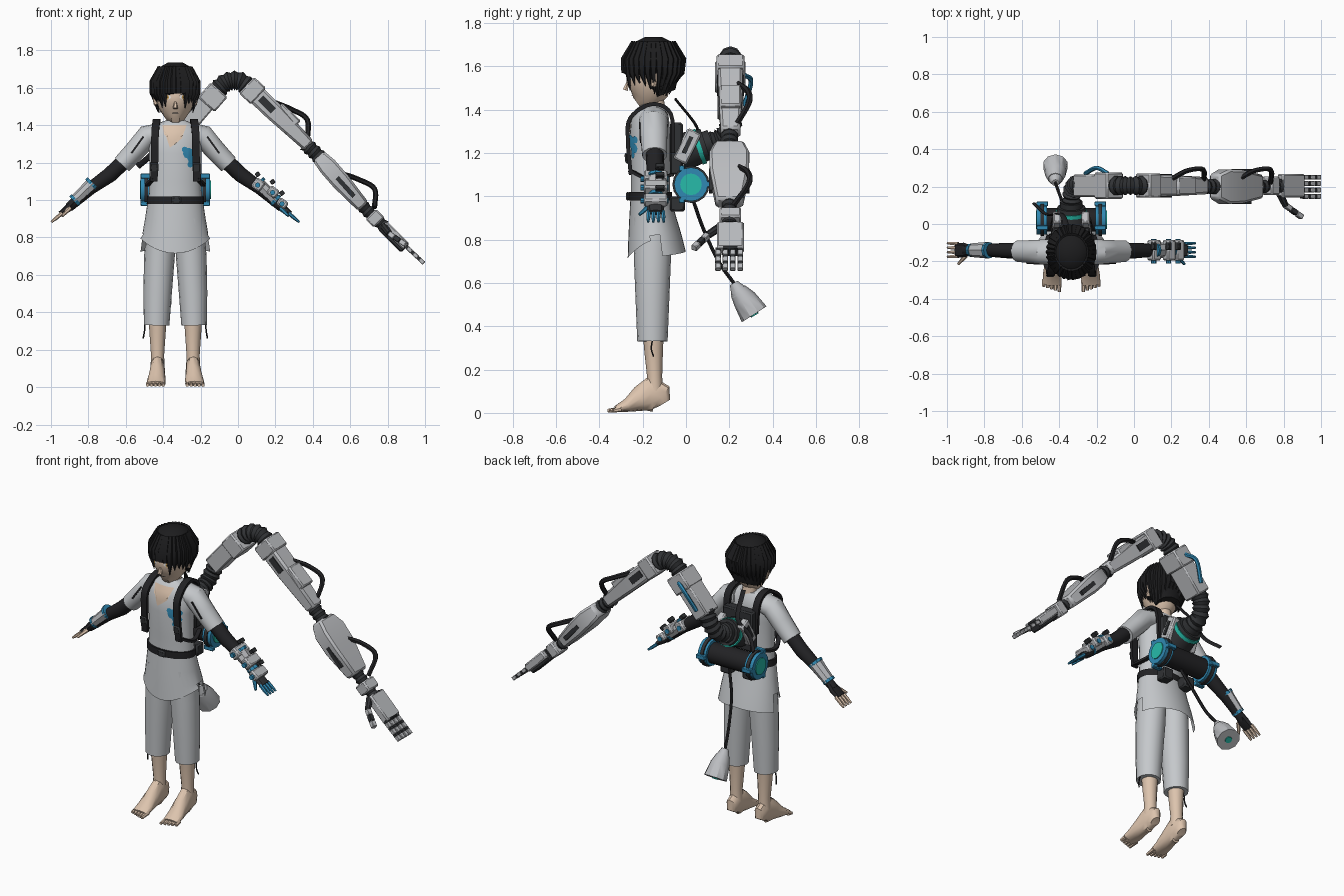
import bpy, bmesh, math, random
from mathutils import Vector
from mathutils.bvhtree import BVHTree

random.seed(4)
if "Cube" in bpy.data.objects:
    bpy.data.objects.remove(bpy.data.objects["Cube"])

CX = -0.335  # centre line of the figure
X, Y, Z = Vector((1, 0, 0)), Vector((0, 1, 0)), Vector((0, 0, 1))
parts = []


def material(name, r, g, b):
    m = bpy.data.materials.new(name)
    m.use_nodes = True
    m.diffuse_color = (r, g, b, 1)
    m.node_tree.nodes["Principled BSDF"].inputs["Base Color"].default_value = (r, g, b, 1)
    return m


CLOTH = material("pale grey cloth", .56, .58, .6)
ARMOUR = material("light grey metal", .5, .51, .53)
SKIN = material("skin", .72, .55, .42)
BLACK = material("black cloth", .016, .016, .018)
HAIR = material("black hair", .012, .012, .013)
DARK = material("dark metal", .03, .032, .035)
BLUE = material("blue", .03, .25, .45)
TEAL = material("teal glow", .02, .5, .4)
AMBER = material("amber eye", .55, .3, .07)
WHITE = material("eye white", .8, .8, .8)


def finish(name, bm, mat, bevel=0):
    bmesh.ops.recalc_face_normals(bm, faces=bm.faces)
    me = bpy.data.meshes.new(name)
    bm.to_mesh(me)
    bm.free()
    ob = bpy.data.objects.new(name, me)
    bpy.context.collection.objects.link(ob)
    me.materials.append(mat)
    if bevel:
        b = ob.modifiers.new("bevel", "BEVEL")
        b.width, b.segments = bevel, 1
    parts.append(ob)
    return ob


def sweep(name, rings, mat, n=12, ref=Y, s=1, o=CX, caps=True, edit=None, bevel=0):
    """Skin rings (x, y, z, half width, half depth along ref); s mirrors, o offsets x."""
    bm = bmesh.new()
    pts = [Vector((o + s * r[0], r[1], r[2])) for r in rings]
    k, off = (math.sqrt(2), math.pi / 4) if n == 4 else (1, 0)
    loops = []
    for i, (p, r) in enumerate(zip(pts, rings)):
        t = (pts[min(i + 1, len(pts) - 1)] - pts[max(i - 1, 0)]).normalized()
        v = (ref - t * ref.dot(t)).normalized()
        u = v.cross(t)
        loops.append([bm.verts.new(p + u * (r[3] * k * math.cos(a)) + v * (r[-1] * k * math.sin(a)))
                      for a in (off + math.tau * j / n for j in range(n))])
    for a, b in zip(loops, loops[1:]):
        for j in range(n):
            bm.faces.new((a[j], a[j - 1], b[j - 1], b[j]))
    if caps:
        bm.faces.new(loops[0])
        bm.faces.new(loops[-1])
    if edit:
        edit(bm, loops)
    return finish(name, bm, mat, bevel)


def rod(name, p, q, r, mat, n=10, d=None, r2=None, **kw):
    d, r2 = d or r, r2 or r
    return sweep(name, [(*p, r, d), (*q, r2, d * r2 / r)], mat, n, **kw)


def bar(name, p, q, w, d, mat, bevel=.008, **kw):
    return rod(name, p, q, w, mat, 4, d, bevel=bevel, **kw)


def curve_points(ctrl, steps=5):
    c = [Vector(p) for p in ctrl]
    c = [2 * c[0] - c[1]] + c + [2 * c[-1] - c[-2]]
    out = []
    for a, b, d, e in zip(c, c[1:], c[2:], c[3:]):
        for t in (j / steps for j in range(steps)):
            out.append(.5 * (2 * b + (d - a) * t + (2 * a - 5 * b + 4 * d - e) * t * t
                             + (3 * b - a - 3 * d + e) * t ** 3))
    return out + [c[-2]]


def cable(name, ctrl, r, mat=BLACK, n=6, d=None, ref=Y, rib=1, **kw):
    pts = curve_points(ctrl)
    rings = [(*p, r * (rib if i % 2 else 1), (d or r) * (rib if i % 2 else 1)) for i, p in enumerate(pts)]
    return sweep(name, rings, mat, n, ref, **kw)


def decal(name, outline, mat, target, lift=.004):
    """Thin patch laid on the front of a part, outline in (x, z)."""
    tree = BVHTree.FromPolygons([v.co for v in target.data.vertices], [p.vertices for p in target.data.polygons])
    bm = bmesh.new()
    bm.faces.new([bm.verts.new((CX + x, -1, z)) for x, z in outline])
    bmesh.ops.triangulate(bm, faces=bm.faces)
    bmesh.ops.subdivide_edges(bm, edges=bm.edges, cuts=3, use_grid_fill=True)
    for v in bm.verts:
        hit = tree.ray_cast(v.co, Y)[0]
        v.co.y = (hit.y if hit else -.16) - lift
    return finish(name, bm, mat)


def disc(x, z, r, rz=None, n=8):
    return [(x + r * math.cos(math.tau * i / n), z + (rz or r) * math.sin(math.tau * i / n)) for i in range(n)]


# Shirt, hem and belt
shirt = sweep("shirt_body", [(0, -.165, .98, .145, .09), (0, -.165, 1.1, .138, .09), (0, -.168, 1.25, .14, .095),
              (0, -.165, 1.34, .15, .09), (0, -.155, 1.39, .13, .075), (0, -.15, 1.42, .065, .05)], CLOTH, 24)


def cut_hem(bm, loops):
    for v in loops[-1]:
        side = abs(v.co.x - CX) / .19
        v.co.z += .07 * side ** 2 if v.co.y < -.15 else -.01 * side
    slit = [f for f in bm.faces if f.calc_center_median().z < .86 and abs(f.calc_center_median().y + .13) < .025]
    bmesh.ops.delete(bm, geom=slit, context="FACES")


sweep("shirt_skirt", [(0, -.165, 1, .147, .092), (0, -.155, .9, .162, .108), (0, -.145, .82, .176, .122),
      (0, -.135, .73, .19, .135)], CLOTH, 32, caps=False, edit=cut_hem)
sweep("belt", [(0, -.165, .98, .153, .1), (0, -.165, 1.02, .152, .1)], BLACK, 24)
bar("belt_buckle", (-.02, -.27, 1), (.03, -.27, 1), .02, .008, DARK)
decal("neckline", [(-.07, 1.4), (-.06, 1.35), (-.035, 1.33), (-.03, 1.28), (0, 1.3), (.035, 1.33), (.06, 1.4)], SKIN, shirt)
for x, z, r in [(.07, 1.25, .03), (.09, 1.22, .025), (.05, 1.27, .016), (.1, 1.26, .018), (.08, 1.19, .016)]:
    decal("shirt_stain", disc(x, z, r), BLUE, shirt)

# Head
sweep("neck", [(0, -.14, 1.36, .05), (0, -.14, 1.42, .042), (0, -.15, 1.5, .04)], SKIN)
head = sweep("head", [(0, -.225, 1.43, .022, .03), (0, -.2, 1.448, .055, .07), (0, -.18, 1.49, .088, .1),
             (0, -.17, 1.54, .102, .106), (0, -.165, 1.62, .105, .11), (0, -.15, 1.7, .07, .07)], SKIN, 20)
rod("nose", (0, -.268, 1.53), (0, -.28, 1.49), .006, SKIN, 6, r2=.014)
for s in (-1, 1):
    decal("eye_white", disc(s * .048, 1.55, .025, .014), WHITE, head)
    decal("iris", disc(s * .047, 1.55, .013, .014), AMBER, head, .006)
    decal("pupil", disc(s * .047, 1.55, .005, .008), BLACK, head, .008)
    decal("eyelid", [(s * x, z) for x, z in [(.02, 1.56), (.05, 1.567), (.077, 1.556), (.05, 1.575)]], HAIR, head, .007)
    rod("ear", (.1, -.15, 1.51), (.112, -.14, 1.57), .015, SKIN, 8, s=s)
decal("mouth", [(-.02, 1.462), (.02, 1.462), (.015, 1.467), (-.015, 1.467)], BLACK, head)


# Hair cap, opened at the face, with pointed locks
def open_face(bm, loops):
    face = [f for f in bm.faces if f.calc_center_median().y < -.17 and f.calc_center_median().z < 1.6]
    bmesh.ops.delete(bm, geom=face, context="FACES")


sweep("hair_cap", [(0, -.105, 1.47, .075, .06), (0, -.125, 1.52, .108, .095), (0, -.14, 1.57, .12, .125),
      (0, -.15, 1.62, .123, .136), (0, -.15, 1.67, .114, .122), (0, -.15, 1.71, .085, .09),
      (0, -.15, 1.735, .04, .04)], HAIR, 24, edit=open_face)
for i in range(30):
    a = math.tau * i / 30
    c, d = math.cos(a), math.sin(a)
    front = max(0, -d)
    tip = (1.56 if abs(c) < .5 else 1.51) + random.uniform(-.025, .02) if d < 0 else 1.48 + random.uniform(-.02, .03)
    sweep("hair_lock", [(.08 * c, -.15 + .09 * d, 1.71, .015, .015), (.118 * c, -.15 + .132 * d, 1.63, .022, .022),
          (.118 * c, -.15 + (.13 + .005 * front) * d, 1.57, .019, .015),
          ((.095 + .012 * front) * c, -.145 + (.07 + .07 * front) * d, tip, .002, .002)], HAIR, 5)

# Legs, feet and arms
for s in (-1, 1):
    sweep("trouser_leg", [(.075, -.155, .9, .075, .09), (.085, -.155, .7, .082, .085), (.095, -.155, .5, .076, .077),
          (.1, -.155, .33, .068, .07)], CLOTH, 16, s=s)
    cable("trouser_lace", [(.16, -.15, .36), (.165, -.16, .3), (.172, -.15, .26)], .004, s=s)
    sweep("shin", [(.095, -.15, .4, .05), (.095, -.15, .3, .044), (.095, -.145, .17, .035), (.095, -.145, .1, .038)], SKIN, s=s)
    sweep("foot", [(.095, -.1, .045, .03, .025), (.095, -.115, .07, .065, .036), (.095, -.16, .09, .085, .04),
          (.098, -.21, .065, .06, .044), (.102, -.27, .035, .032, .05), (.104, -.325, .018, .014, .05)],
          SKIN, ref=X, s=s)
    for i in range(5):
        rod("toe", (.065 + .02 * i, -.3, .018), (.064 + .021 * i, -.362 + .007 * i, .01), .013, SKIN, 6, r2=.009, s=s)
    sweep("sleeve", [(.07, -.15, 1.36, .055, .07), (.15, -.15, 1.34, .062, .068), (.21, -.148, 1.27, .056, .063),
          (.285, -.145, 1.19, .052, .058)], CLOTH, 14, s=s)
    bar("sleeve_slit", (.17, -.212, 1.34), (.235, -.208, 1.25), .005, .005, BLACK, 0, s=s)
    sweep("arm_cover", [(.25, -.145, 1.23, .042), (.35, -.142, 1.135, .041), (.45, -.14, 1.065, .034),
          (.57, -.14, .96, .025)], BLACK, s=s)
    # Backpack strap over the shoulder and under the arm
    cable("shoulder_strap", [(.115, -.255, 1.1), (.11, -.268, 1.25), (.108, -.258, 1.36), (.1, -.16, 1.425),
          (.1, -.07, 1.38), (.09, -.06, 1.2)], .009, BLACK, 4, .02, X, s=s)
    cable("lower_strap", [(.115, -.26, 1.12), (.15, -.17, 1.08), (.12, -.06, 1.1)], .012, BLACK, 4, .007, Z, s=s)
    bar("strap_clip", (.113, -.272, 1.15), (.113, -.278, 1.2), .022, .007, DARK, s=s)
    # Forearm guard and hand
    hand, tip = (BLACK, SKIN) if s < 0 else (DARK, BLUE)
    sweep("forearm_guard", [(.44, -.14, 1.09, .036, .045), (.54, -.14, .995, .03, .036)], ARMOUR, 8, s=s)
    for x, z, r in ((.445, 1.085, .044), (.535, 1, .036)):
        rod("guard_band", (x - .006, -.14, z + .006), (x + .006, -.14, z - .006), r, BLUE, 10, s=s)
    sweep("palm", [(.54, -.14, .99, .02, .027), (.575, -.14, .955, .021, .04), (.615, -.14, .925, .015, .038)], hand, 8, s=s)
    for i in range(4):
        y = -.172 + .022 * i
        sweep("finger", [(.605, y, .93, .01), (.635, y * 1.05 + .007, .905, .01), (.663, y * 1.1 + .014, .882, .006)], tip, 6, s=s)
    rod("thumb", (.565, -.17, .955), (.605, -.215, .915), .013, tip, 6, r2=.007, s=s)

# Mechanical fittings on the left forearm
for x, z, w in ((.42, 1.1, .03), (.5, 1.06, .026), (.55, 1.0, .022)):
    bar("gauntlet_plate", (x, -.14, z), (x + .045, -.14, z - .035), w, .055, ARMOUR)
    bar("gauntlet_fin", (x + .01, -.12, z + .03), (x + .03, -.12, z + .045), .012, .02, DARK, .003)
    rod("gauntlet_pin", (x + .02, -.21, z - .02), (x + .02, -.08, z - .02), .014, BLUE, 8, ref=X)

# Backpack with twin-ended tank
bar("pack_plate", (0, -.045, 1.1), (0, -.045, 1.34), .1, .03, DARK)
for s in (-1, 1):
    bar("pack_side_panel", (.085, -.03, 1.16), (.075, .04, 1.3), .035, .022, ARMOUR, s=s, ref=X)
    bar("pack_slot", (.108, -.01, 1.2), (.1, .025, 1.275), .01, .004, DARK, 0, s=s, ref=X)
    rod("tank_cap", (.13, .023, 1.055), (.185, .023, 1.055), .078, BLUE, 16, s=s)
    rod("tank_rim", (.145, .023, 1.055), (.165, .023, 1.055), .086, DARK, 16, s=s)
    rod("tank_glow", (.185, .023, 1.055), (.19, .023, 1.055), .05, TEAL, 16, s=s)
    for a in range(3):
        c, d = math.cos(a * 2.1) * .085, math.sin(a * 2.1) * .085
        bar("tank_lug", (.125, .023 + c, 1.055 + d), (.185, .023 + c, 1.055 + d), .013, .013, BLUE, .003, s=s)
    bar("pouch", (.075, -.04, .93), (.075, -.04, 1), .035, .035, DARK, s=s)
rod("tank_body", (-.14, .023, 1.055), (.14, .023, 1.055), .062, BLACK, 16)
rod("pack_core", (0, -.03, 1.2), (0, .09, 1.24), .09, DARK, 16, ref=X, r2=.075)
rod("core_ring", (0, .05, 1.225), (0, .07, 1.232), .084, TEAL, 16, ref=X)
rod("core_hub", (0, .08, 1.235), (0, .12, 1.25), .06, DARK, 12, ref=X)
cable("loose_strap", [(-.02, -.05, 1.45), (-.05, .05, 1.32), (-.13, .05, 1.24), (-.2, .11, 1.18)], .016, d=.006)

# Hanging cup on its lead
cable("cup_lead", [(.02, .03, .99), (-.03, .08, .85), (-.06, .15, .7), (-.085, .22, .6)], .009)
sweep("cup_neck", [(-.085, .22, .6, .02), (-.085, .25, .55, .045)], ARMOUR, 10, X)
sweep("cup", [(-.085, .24, .565, .04), (-.085, .27, .525, .056), (-.085, .315, .455, .068)], ARMOUR, 10, X)
rod("cup_light", (-.085, .315, .455), (-.085, .318, .45), .02, TEAL, 10, ref=X)


# Large mechanical arm
def arm_bar(name, a, b, w, d, mat=ARMOUR, y=.205, **kw):
    return bar(name, (a[0], y, a[1]), (b[0], y, b[1]), w, d, mat, o=0, **kw)


def joint(name, ctrl, r, ref=Y):
    cable(name, ctrl, r, DARK, 10, ref=ref, rib=.8, o=0)


joint("arm_base_joint", [(CX, .09, 1.24), (-.33, .17, 1.27), (-.31, .21, 1.34), (-.28, .21, 1.41)], .052, X)
arm_bar("root_segment", (-.29, 1.38), (-.12, 1.58), .05, .06)
arm_bar("root_collar", (-.17, 1.51), (-.1, 1.59), .06, .07)
cable("root_hose", [(-.26, .27, 1.42), (-.2, .3, 1.53), (-.14, .27, 1.56)], .012, BLUE, o=0)
joint("arm_elbow_joint", [(-.12, .205, 1.58), (-.06, .205, 1.63), (.01, .205, 1.635), (.08, .205, 1.58)], .053)
sweep("upper_segment", [(.05, .205, 1.61, .052, .058), (.19, .205, 1.475, .05, .056), (.38, .205, 1.29, .036, .045)],
      ARMOUR, 4, o=0, bevel=.012)
arm_bar("upper_collar", (.045, 1.615), (.11, 1.555), .06, .064)
arm_bar("upper_plate", (.2, 1.48), (.3, 1.385), .053, .05)
arm_bar("upper_groove", (.12, 1.545), (.19, 1.477), .02, .062, DARK, bevel=0)
joint("arm_middle_joint", [(.36, .2, 1.3), (.42, .2, 1.245), (.47, .2, 1.19)], .042)
sweep("fore_segment", [(.43, .2, 1.235, .04, .065), (.48, .2, 1.18, .05, .092), (.55, .2, 1.1, .05, .09),
      (.67, .2, .965, .036, .062)], ARMOUR, 4, o=0, bevel=.012)
for y in (.115, .285):
    arm_bar("fore_rail", (.53, 1.12), (.62, 1.02), .012, .008, DARK, y=y, bevel=0)
for name, a, b, c in (("upper_hose", (.2, 1.52), (.37, 1.43), (.37, 1.31)), ("fore_hose", (.56, 1.14), (.73, 1.06), (.73, .96))):
    mid = ((a[0] + b[0]) / 2, .285, (a[1] + b[1]) / 2 + .01)
    cable(name, [(a[0], .24, a[1]), mid, (b[0], .29, b[1]), (c[0], .22, c[1])], .014, o=0)
joint("wrist_joint", [(.65, .2, .985), (.71, .2, .925), (.78, .2, .86)], .036)
arm_bar("wrist_cuff", (.71, .925), (.755, .88), .04, .05)
arm_bar("mech_palm", (.78, .87), (.9, .75), .024, .062)
arm_bar("palm_core", (.77, .865), (.895, .742), .033, .04, DARK)
for i in range(4):
    y = .148 + .034 * i
    for k in range(3):
        x, z = .895 + .033 * k, .755 - .031 * k
        arm_bar("mech_finger_joint", (x, z), (x + .012, z - .011), .01, .011, DARK, y=y, bevel=0)
        arm_bar("mech_finger", (x + .01, z - .009), (x + .033, z - .031), .011, .013, y=y, bevel=.003)
sweep("mech_thumb_base", [(.78, .16, .86, .02), (.81, .1, .82, .018)], DARK, 8, X, o=0)
for k in range(3):
    bar("mech_thumb", (.81 + .03 * k, .1 - .022 * k, .82 - .02 * k), (.838 + .03 * k, .08 - .022 * k, .8 - .02 * k),
        .014, .014, DARK if k % 2 else ARMOUR, .003, o=0)

# Smooth shading with sharp creases
for ob in parts:
    ob.select_set(True)
bpy.context.view_layer.objects.active = parts[0]
bpy.ops.object.shade_smooth_by_angle(angle=math.radians(35))
